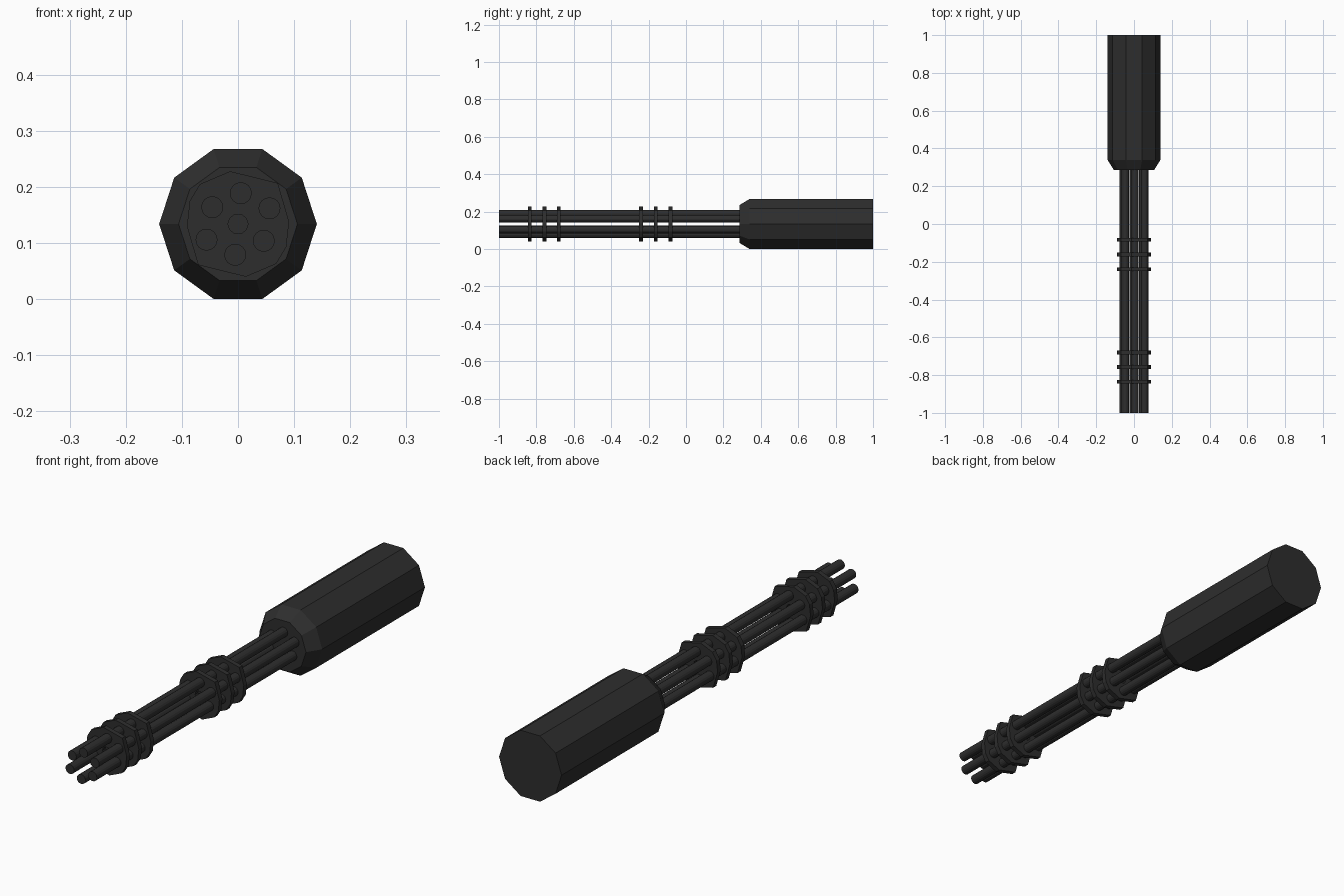
import bpy, bmesh, math

if "Cube" in bpy.data.objects:
    bpy.data.objects.remove(bpy.data.objects["Cube"])

CZ = 0.134  # height of the long axis

metal = bpy.data.materials.new("dark_gunmetal")
metal.diffuse_color = (0.027, 0.027, 0.027, 1)
metal.use_nodes = True
metal.node_tree.nodes["Principled BSDF"].inputs["Base Color"].default_value = metal.diffuse_color


def ngon(n, r, cx=0.0, cz=0.0):
    return [(cx + r * math.cos(2 * math.pi * i / n),
             cz + r * math.sin(2 * math.pi * i / n)) for i in range(n)]


def loft(name, sections, closed=False):
    """Join equal-length (x, z) outlines along y; cap the ends, or close into a ring."""
    bm = bmesh.new()
    loops = [[bm.verts.new((x, y, z + CZ)) for x, z in pts] for y, pts in sections]
    n = len(loops[0])
    pairs = list(zip(loops, loops[1:]))
    if closed:
        pairs.append((loops[-1], loops[0]))
    else:
        bm.faces.new(loops[0])
        bm.faces.new(loops[-1])
    for a, b in pairs:
        for i in range(n):
            j = (i + 1) % n
            bm.faces.new((a[i], a[j], b[j], b[i]))
    bmesh.ops.recalc_face_normals(bm, faces=bm.faces)
    me = bpy.data.meshes.new(name)
    bm.to_mesh(me)
    bm.free()
    me.materials.append(metal)
    ob = bpy.data.objects.new(name, me)
    bpy.context.collection.objects.link(ob)
    return ob


# Ten-sided housing with a chamfered front
loft("housing", [(0.285, ngon(10, 0.106)), (0.34, ngon(10, 0.1405)), (1.0, ngon(10, 0.1405))])

# Six barrels in opposite pairs
k = 0
for x, z in [(0.005, 0.055), (0.056, 0.028), (0.046, -0.03)]:
    for s in (1, -1):
        k += 1
        outline = ngon(16, 0.0195, s * x, s * z)
        loft(f"barrel_{k}", [(-1.0, outline), (0.3, outline)])

# Clamp plates around the barrels, with an open centre
half = [(0.091, 0.004), (0.071, 0.073), (-0.014, 0.094), (-0.068, 0.071), (-0.086, 0.041)]
outer = half + [(-x, -z) for x, z in half]
inner = ngon(10, 0.018)
for i, y in enumerate((-0.835, -0.757, -0.68, -0.24, -0.162, -0.083)):
    a, b = y - 0.01, y + 0.01
    loft(f"clamp_plate_{i + 1}", [(a, outer), (b, outer), (b, inner), (a, inner)], closed=True)
